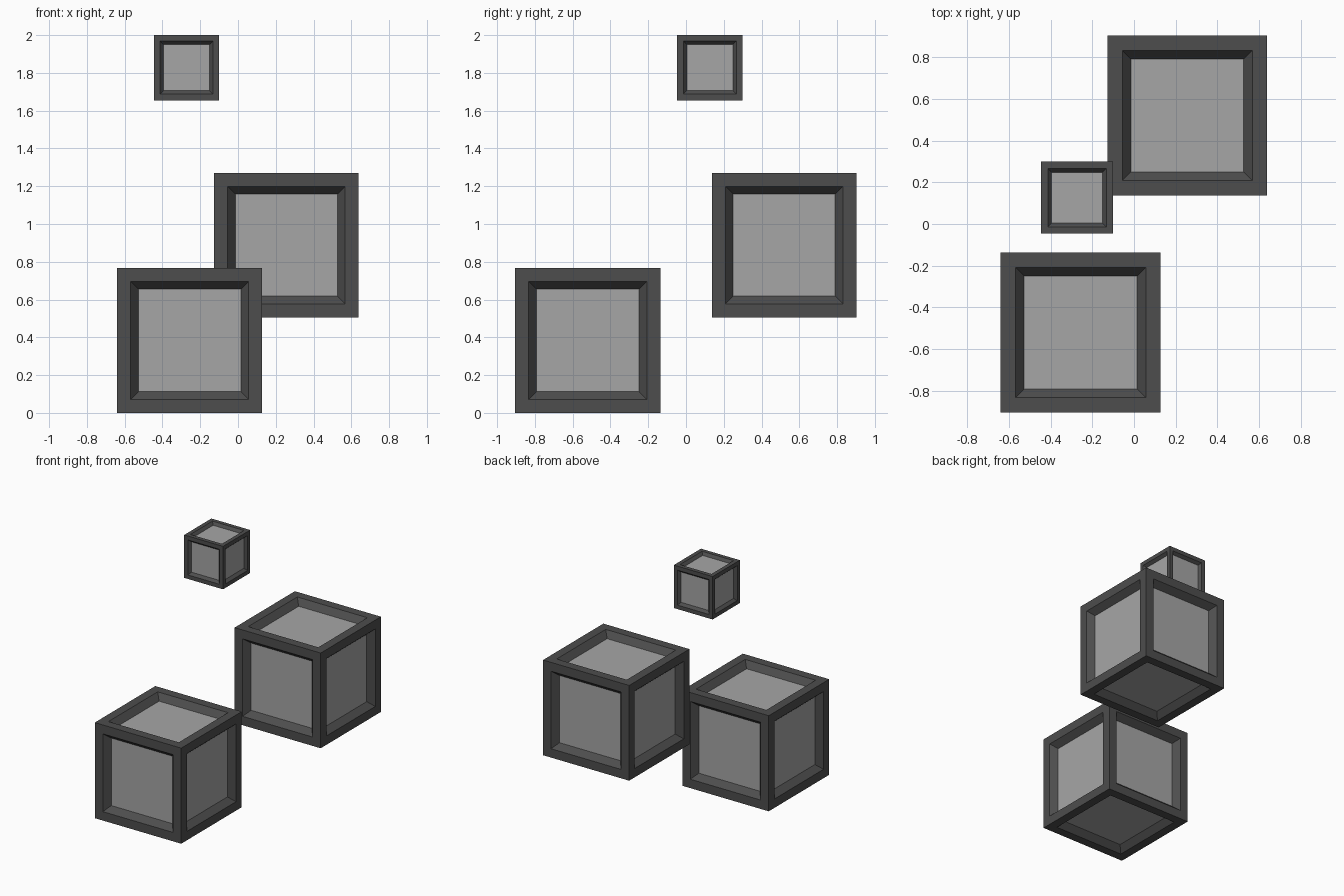
import bpy, bmesh
from mathutils import Matrix

if "Cube" in bpy.data.objects:
    bpy.data.objects.remove(bpy.data.objects["Cube"])


def material(name, grey):
    m = bpy.data.materials.new(name)
    m.diffuse_color = (grey, grey, grey, 1)
    m.use_nodes = True
    m.node_tree.nodes["Principled BSDF"].inputs["Base Color"].default_value = m.diffuse_color
    return m


frame_mat = material("dark_frame", 0.075)
panel_mat = material("light_panel", 0.38)


def crate(name, centre, size):
    """Cube with a sloped, recessed panel in each of its six sides."""
    bm = bmesh.new()
    bmesh.ops.create_cube(bm, size=size, matrix=Matrix.Translation(centre))
    panels = bm.faces[:]
    # flat border, then the sloped recess
    bmesh.ops.inset_individual(bm, faces=panels, thickness=size * 0.093,
                               depth=0, use_even_offset=True)
    bmesh.ops.inset_individual(bm, faces=panels, thickness=size * 0.054,
                               depth=-size * 0.063, use_even_offset=True)
    for f in panels:
        f.material_index = 1
    mesh = bpy.data.meshes.new(name)
    mesh.materials.append(frame_mat)
    mesh.materials.append(panel_mat)
    bm.to_mesh(mesh)
    bm.free()
    bpy.context.collection.objects.link(bpy.data.objects.new(name, mesh))


# two large boxes and one small floating box
crate("low_box", (-0.256, -0.52, 0.384), 0.768)
crate("middle_box", (0.256, 0.52, 0.888), 0.765)
crate("small_top_box", (-0.273, 0.126, 1.8275), 0.345)
